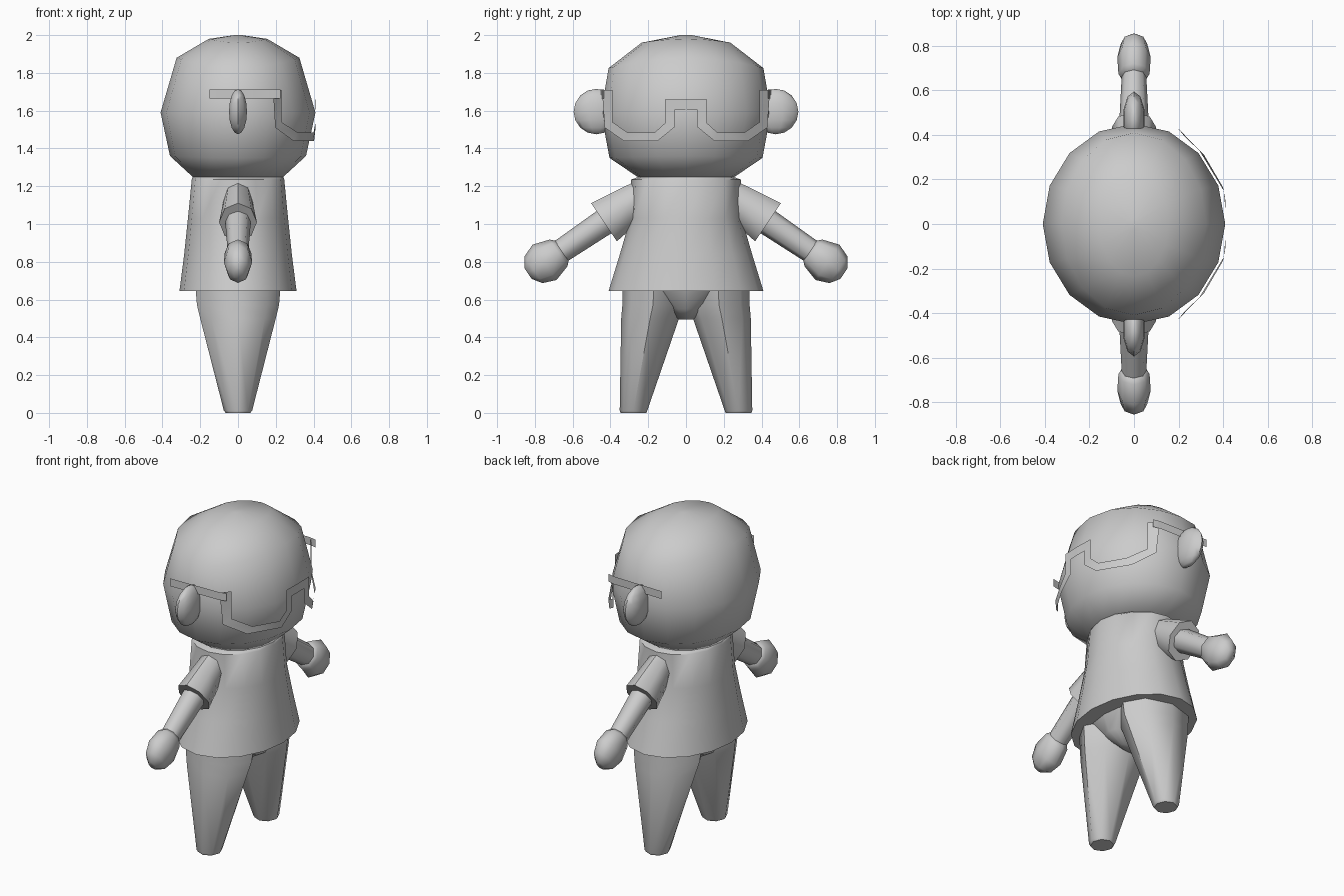
import bpy, bmesh, math
from mathutils import Matrix, Vector

cube = bpy.data.objects.get("Cube")
if cube:
    bpy.data.objects.remove(cube, do_unlink=True)

grey = bpy.data.materials.new("plain grey")
grey.use_nodes = True
COLOUR = (0.6, 0.6, 0.6, 1)
grey.diffuse_color = COLOUR
grey.node_tree.nodes["Principled BSDF"].inputs["Base Color"].default_value = COLOUR


def finish(name, bm, mirror=False, angle=50):
    """Turn a bmesh into a smooth shaded, optionally mirrored, object."""
    bmesh.ops.recalc_face_normals(bm, faces=bm.faces)
    mesh = bpy.data.meshes.new(name)
    bm.to_mesh(mesh)
    bm.free()
    mesh.materials.append(grey)
    ob = bpy.data.objects.new(name, mesh)
    bpy.context.collection.objects.link(ob)
    bpy.ops.object.select_all(action='DESELECT')
    ob.select_set(True)
    bpy.context.view_layer.objects.active = ob
    bpy.ops.object.shade_smooth_by_angle(angle=math.radians(angle))
    if mirror:
        mod = ob.modifiers.new("other side", 'MIRROR')
        mod.use_axis = (False, True, False)
        mod.use_clip = False
        mod.use_mirror_merge = False
    return ob


def loft(name, rings, sides, matrix=Matrix(), mirror=False, angle=50):
    """Skin rings of (centre y, z, x radius, y radius, z drop at the y ends)."""
    bm = bmesh.new()
    loops = []
    for cy, z, rx, ry, drop in rings:
        loop = []
        for i in range(sides):
            a = math.tau * i / sides
            loop.append(bm.verts.new((rx * math.cos(a), cy + ry * math.sin(a),
                                      z - drop * math.sin(a) ** 2)))
        loops.append(loop)
    for low, high in zip(loops, loops[1:]):
        for i in range(sides):
            j = (i + 1) % sides
            bm.faces.new((low[i], low[j], high[j], high[i]))
    bm.faces.new(loops[0])
    bm.faces.new(loops[-1])
    bm.transform(matrix)
    return finish(name, bm, mirror, angle)


# Head
loft("head", [(0, 1.245, .235, .25, 0), (0, 1.36, .36, .405, .01),
              (0, 1.59, .41, .45, 0), (0, 1.88, .325, .41, .055),
              (0, 1.98, .155, .235, .02), (0, 2.0, .02, .03, 0)], 16, angle=60)

# Ears: flattened balls
bm = bmesh.new()
bmesh.ops.create_uvsphere(bm, u_segments=10, v_segments=8, radius=1,
                          matrix=Matrix.Translation((0, .475, 1.595))
                          @ Matrix.Diagonal((.05, .12, .12, 1)))
finish("ears", bm, True, 60)

# Shirt body
loft("shirt", [(0, .645, .31, .41, 0), (0, .84, .285, .35, 0),
               (0, 1.03, .265, .295, 0), (0, 1.235, .245, .29, 0),
               (0, 1.25, .24, .25, 0)], 16)

# Sleeves, arms and hands share a sloping axis
slope = (Matrix.Translation((0, .426, 1.015))
         @ Matrix.Rotation(-math.atan2(.83, -.56), 4, 'X'))
loft("sleeves", [(0, -.26, .07, .085, 0), (0, -.12, .085, .105, 0),
                 (0, .01, .1, .122, 0)], 8, slope, True)
loft("arms", [(0, -.05, .07, .072, 0), (0, .34, .053, .062, 0)], 8, slope, True)
loft("hands", [(0, .275, .05, .06, 0), (0, .3, .07, .085, 0),
               (0, .39, .075, .113, 0), (0, .46, .06, .085, 0),
               (0, .495, .025, .035, 0)], 8, slope, True, 60)

# Trousers: hips and two tapering legs
loft("hips", [(0, .495, .09, .04, 0), (0, .55, .185, .11, 0),
              (0, .66, .225, .33, 0)], 16, angle=60)
loft("legs", [(.278, 0, .065, .068, 0), (.278, .012, .075, .073, 0),
              (.19, .5, .2, .153, 0), (.175, .57, .217, .162, 0),
              (.17, .66, .225, .165, 0)], 8, mirror=True)

# Glasses: a thin band wrapped round the face
WRAP = [(0, .413), (.11, .41), (.165, .4), (.31, .315), (.39, .23), (.445, .185)]


def on_face(y, z):
    for (y0, x0), (y1, x1) in zip(WRAP, WRAP[1:]):
        if y <= y1:
            return Vector((x0 + (x1 - x0) * (y - y0) / (y1 - y0), y, z))


upper = [(0, 1.66), (.11, 1.66), (.11, 1.535), (.165, 1.485),
         (.31, 1.485), (.39, 1.54), (.39, 1.71)]
lower = [(0, 1.605), (.058, 1.605), (.058, 1.515), (.15, 1.44),
         (.33, 1.44), (.43, 1.51), (.445, 1.71)]
bm = bmesh.new()
pairs = [(bm.verts.new(on_face(*u)), bm.verts.new(on_face(*l)))
         for u, l in zip(upper, lower)]
for (a, b), (c, d) in zip(pairs, pairs[1:]):
    bm.faces.new((a, b, d, c))
finish("glasses_rim", bm, True)

# Temple bars running back past the ears
bm = bmesh.new()
bar = [(.225, .435), (.185, .445), (-.15, .453)]
pairs = [(bm.verts.new((x, y, 1.665)), bm.verts.new((x, y, 1.713))) for x, y in bar]
for (a, b), (c, d) in zip(pairs, pairs[1:]):
    bm.faces.new((a, b, d, c))
finish("glasses_temples", bm, True)
